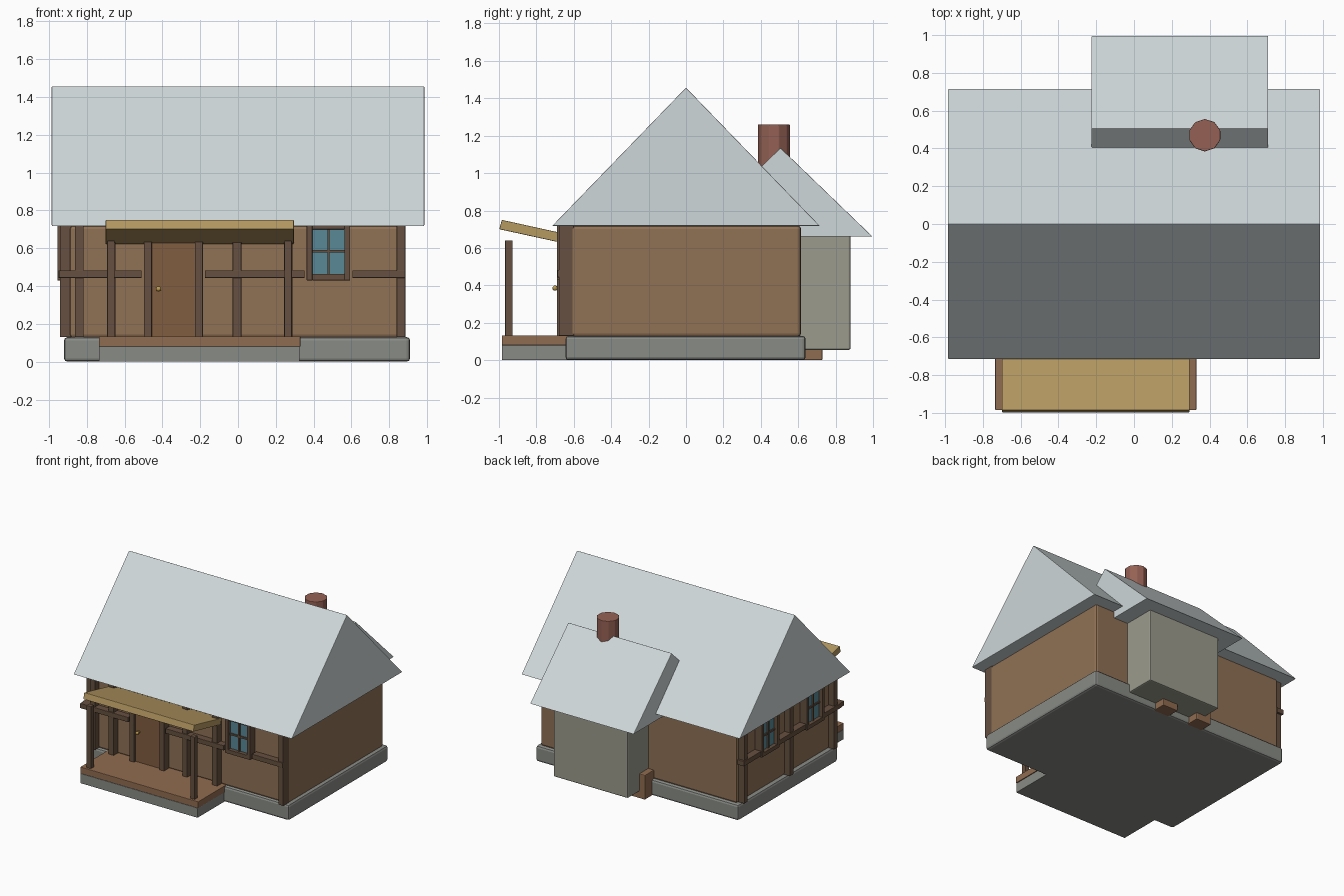
import bpy, bmesh
from mathutils import Matrix

if "Cube" in bpy.data.objects:
    bpy.data.objects.remove(bpy.data.objects["Cube"])


def mat(name, r, g, b):
    m = bpy.data.materials.new(name)
    m.diffuse_color = (r, g, b, 1)
    m.use_nodes = True
    m.node_tree.nodes["Principled BSDF"].inputs["Base Color"].default_value = m.diffuse_color
    return m


ROOF = mat("pale_roof", 0.62, 0.68, 0.69)
WALL = mat("tan_wall", 0.28, 0.165, 0.09)
BEAM = mat("dark_wood", 0.13, 0.08, 0.05)
DOOR = mat("door_wood", 0.22, 0.11, 0.05)
DECK = mat("deck_wood", 0.28, 0.15, 0.08)
AWN = mat("straw", 0.46, 0.32, 0.12)
GLASS = mat("glass", 0.10, 0.25, 0.31)
BRICK = mat("brick", 0.30, 0.12, 0.09)
STONE = mat("stone", 0.25, 0.26, 0.24)
PLASTER = mat("plaster", 0.33, 0.33, 0.27)
BRASS = mat("brass", 0.5, 0.33, 0.08)


def finish(bm, name, material, bevel=0, xf=None):
    if xf:
        bm.transform(xf)
    bmesh.ops.recalc_face_normals(bm, faces=bm.faces)
    me = bpy.data.meshes.new(name)
    bm.to_mesh(me)
    bm.free()
    ob = bpy.data.objects.new(name, me)
    bpy.context.collection.objects.link(ob)
    me.materials.append(material)
    if bevel:
        mod = ob.modifiers.new("bevel", "BEVEL")
        mod.width, mod.segments = bevel, 2
    return ob


def box(name, x, y, z, material, bevel=0.003, xf=None):
    bm = bmesh.new()
    bmesh.ops.create_cube(bm, size=1)
    for v in bm.verts:
        v.co = [(a + b) / 2 + c * (b - a) for (a, b), c in zip((x, y, z), v.co)]
    return finish(bm, name, material, bevel, xf)


def prism(name, x, profile, material, bevel=0.004):
    # y-z profile extruded along x
    bm = bmesh.new()
    f = bm.faces.new([bm.verts.new((x[0], y, z)) for y, z in profile])
    ext = bmesh.ops.extrude_face_region(bm, geom=[f])["geom"]
    bmesh.ops.translate(bm, vec=(x[1] - x[0], 0, 0),
                        verts=[v for v in ext if isinstance(v, bmesh.types.BMVert)])
    return finish(bm, name, material, bevel)


# main body
box("foundation", (-0.92, 0.91), (-0.645, 0.64), (0, 0.13), STONE, 0.018)
box("walls", (-0.89, 0.885), (-0.625, 0.615), (0.125, 0.72), WALL, 0.018)
prism("main_roof", (-0.985, 0.985), [(-0.715, 0.718), (0.715, 0.718), (0, 1.457)], ROOF)

# rear annex with its roof, supports and chimney
box("annex", (-0.09, 0.58), (0.5, 0.88), (0.055, 0.7), PLASTER, 0.01)
prism("annex_roof", (-0.225, 0.71), [(0.02, 0.66), (0.998, 0.66), (0.505, 1.135)], ROOF)
for i, x in enumerate((-0.07, 0.255)):
    box(f"annex_support_{i}", (x - 0.07, x + 0.07), (0.6, 0.73), (0, 0.2), DECK, 0.006)
bm = bmesh.new()
bmesh.ops.create_cone(bm, cap_ends=True, segments=10, radius1=0.086, radius2=0.086, depth=0.4)
finish(bm, "chimney", BRICK, 0.004, Matrix.Translation((0.375, 0.47, 1.06)))

# porch
box("porch_base", (-0.735, 0.325), (-0.985, -0.6), (0, 0.08), STONE)
box("porch_deck", (-0.735, 0.33), (-0.985, -0.6), (0.08, 0.133), DECK)
for i, x in enumerate((-0.672, 0.265)):
    box(f"porch_post_{i}", (x - 0.02, x + 0.02), (-0.967, -0.927), (0.13, 0.64), BEAM)
prism("porch_awning", (-0.7, 0.295),
      [(-0.998, 0.70), (-0.985, 0.75), (-0.63, 0.672), (-0.64, 0.622)], AWN)

# door with frame posts and knob
box("door", (-0.46, -0.225), (-0.67, -0.6), (0.13, 0.64), DOOR)
for i, x in enumerate((-0.477, -0.207)):
    box(f"door_post_{i}", (x - 0.021, x + 0.021), (-0.69, -0.6), (0.13, 0.64), BEAM)
bm = bmesh.new()
bmesh.ops.create_uvsphere(bm, u_segments=12, v_segments=8, radius=0.014)
finish(bm, "door_knob", BRASS, 0, Matrix.Translation((-0.42, -0.7, 0.385)))
box("knob_stem", (-0.426, -0.414), (-0.7, -0.66), (0.379, 0.391), BRASS, 0)


# window: built facing -y, centred on x = 0 with the wall plane at y = 0
def window(name, xf):
    box(name + "_glass", (-0.09, 0.09), (-0.035, 0.02), (0.45, 0.71), GLASS, 0, xf)
    for s in (-1, 1):
        box(f"{name}_jamb_{s}", (min(s * 0.085, s * 0.115), max(s * 0.085, s * 0.115)),
            (-0.065, 0), (0.43, 0.72), BEAM, 0.002, xf)
    for z0, z1 in ((0.43, 0.463), (0.70, 0.72)):
        box(f"{name}_rail_{z0}", (-0.085, 0.085), (-0.065, 0), (z0, z1), BEAM, 0.002, xf)
    box(name + "_mullion", (-0.006, 0.006), (-0.047, 0), (0.46, 0.70), BEAM, 0, xf)
    box(name + "_crossbar", (-0.085, 0.085), (-0.045, 0), (0.576, 0.59), BEAM, 0, xf)


window("front_window", Matrix.Translation((0.478, -0.625, 0)))
for i, y in enumerate((-0.31, 0.27)):
    turn = Matrix.Rotation(-1.5707963, 4, "Z")
    window(f"left_window_{i}", Matrix.Translation((-0.89, y, 0)) @ turn)

# front timber framing
for i, x in enumerate((-0.84, -0.67, -0.005, 0.265, 0.862)):
    box(f"front_timber_{i}", (x - 0.023, x + 0.023), (-0.68, -0.6), (0.13, 0.72), BEAM)
for i, x in enumerate(((-0.945, -0.51), (-0.175, 0.352), (0.605, 0.885))):
    box(f"front_rail_{i}", x, (-0.688, -0.63), (0.443, 0.483), BEAM)

# left timber framing
for i, y in enumerate((-0.59, -0.02, 0.57)):
    box(f"left_timber_{i}", (-0.942, -0.87), (y - 0.023, y + 0.023), (0.13, 0.72), BEAM)
for i, y in enumerate(((-0.65, -0.425), (-0.195, 0.155), (0.385, 0.61))):
    box(f"left_rail_{i}", (-0.95, -0.89), y, (0.443, 0.483), BEAM)
